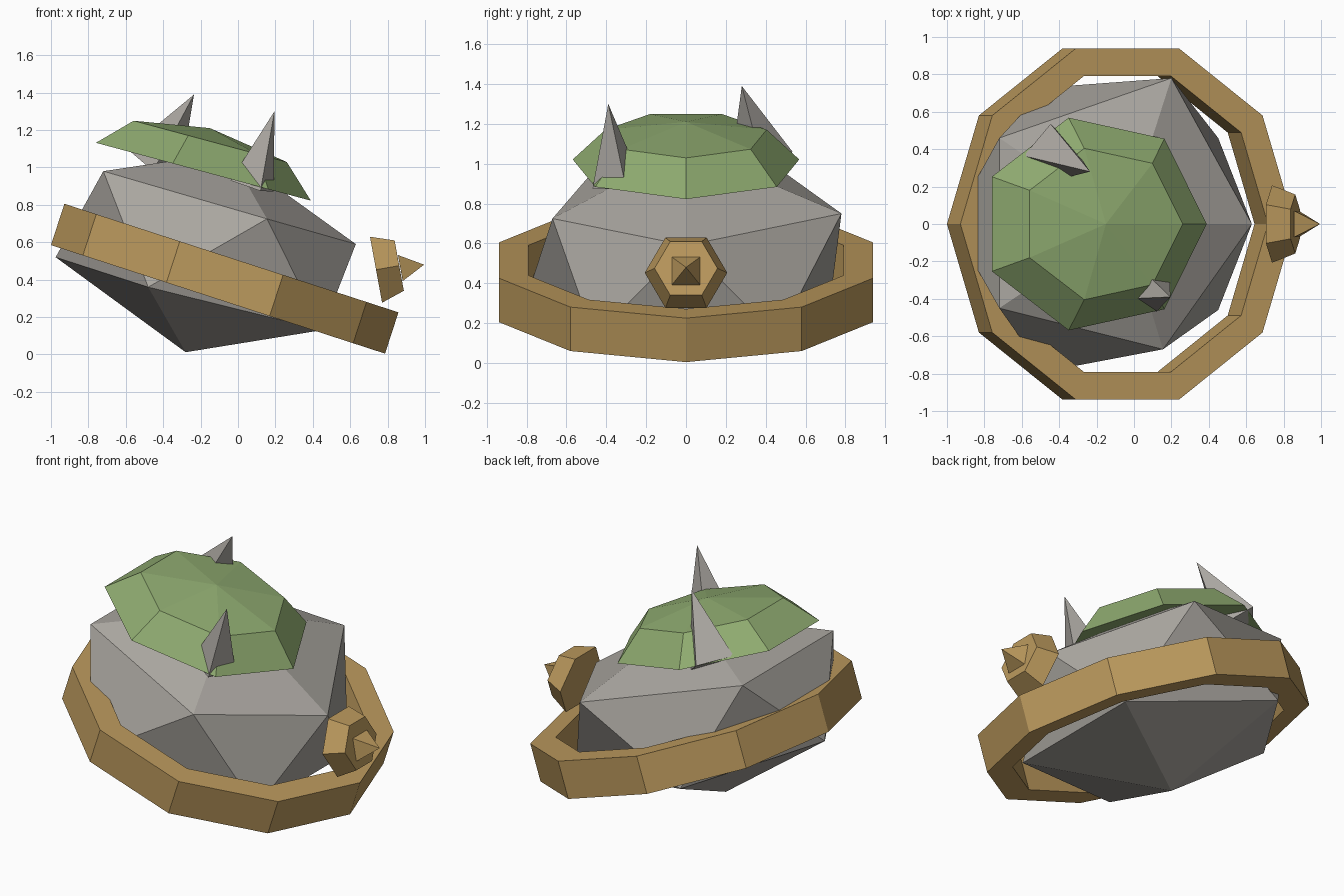
import bpy, math
from mathutils import Vector, Matrix

if "Cube" in bpy.data.objects:
    bpy.data.objects.remove(bpy.data.objects["Cube"])

TILT = math.radians(18)


def material(name, rgb):
    m = bpy.data.materials.new(name)
    m.diffuse_color = (*rgb, 1)
    m.use_nodes = True
    m.node_tree.nodes["Principled BSDF"].inputs["Base Color"].default_value = m.diffuse_color
    return m


STONE = material("stone", (0.40, 0.38, 0.35))
MOSS = material("moss", (0.27, 0.40, 0.16))
WOOD = material("wood", (0.50, 0.32, 0.11))


def make(name, verts, faces, mat):
    me = bpy.data.meshes.new(name)
    me.from_pydata([tuple(v) for v in verts], [], faces)
    me.materials.append(mat)
    ob = bpy.data.objects.new(name, me)
    bpy.context.collection.objects.link(ob)
    return ob


def frame(axis):
    # local z along axis, local y close to world y
    z = Vector(axis).normalized()
    x = Vector((0, 1, 0)).cross(z).normalized()
    return Matrix((x, z.cross(x), z)).transposed()


def loft(name, rings, n, tip, mat, turn=0.0):
    """Rings of n points closed by a flat base and a tip (or a flat end).
    ring = (centre, axis, x radius, y radius)"""
    verts, faces = [], [tuple(reversed(range(n)))]
    for c, axis, rx, ry in rings:
        m = frame(axis)
        for i in range(n):
            a = turn + 2 * math.pi * i / n
            verts.append(Vector(c) + m @ Vector((rx * math.cos(a), ry * math.sin(a), 0)))
    for r in range(len(rings) - 1):
        for i in range(n):
            j = (i + 1) % n
            faces.append((r*n + i, r*n + j, r*n + n + j, r*n + n + i))
    last = (len(rings) - 1) * n
    if tip is None:
        faces.append(tuple(range(last, last + n)))
    else:
        verts.append(Vector(tip))
        faces += [(last + i, last + (i + 1) % n, last + n) for i in range(n)]
    return make(name, verts, faces, mat)


# Rock body: uneven icosahedron (bottom, lower five, upper five, top)
rock = [(-0.28, 0, 0.012),
        (0.45, -0.46, 0.13), (0.45, 0.46, 0.13), (-0.47, 0.73, 0.36),
        (-0.975, 0, 0.52), (-0.48, -0.79, 0.36),
        (0.63, 0, 0.59), (0.20, 0.78, 0.75), (-0.72, 0.46, 0.98),
        (-0.72, -0.45, 0.98), (0.155, -0.67, 0.725),
        (-0.05, 0, 1.08)]
tris = []
for i in range(5):
    j = (i + 1) % 5
    tris += [(0, 1 + j, 1 + i), (1 + i, 1 + j, 6 + i),
             (1 + j, 6 + j, 6 + i), (6 + i, 6 + j, 11)]
make("rock_body", rock, tris, STONE)

# Tilted ten-sided wooden hoop, rectangular section
up = Vector((math.sin(TILT), 0, math.cos(TILT)))
m = frame(up)
section = [(0.939, 0.987, -0.116), (0.939, 0.987, 0.116),
           (0.79, 0.832, 0.116), (0.79, 0.832, -0.116)]
verts, faces = [], []
for i in range(10):
    a = math.pi * i / 5
    for rx, ry, h in section:
        verts.append(Vector((-0.071, 0, 0.405))
                     + m @ Vector((rx * math.cos(a), ry * math.sin(a), h)))
    for k in range(4):
        l, b = (k + 1) % 4, (i + 1) % 10
        faces.append((i*4 + k, b*4 + k, b*4 + l, i*4 + l))
make("wooden_hoop", verts, faces, WOOD)

# Seven-sided moss cap
cap_axis = (0.26, 0, 0.966)
loft("moss_cap", [((-0.215, 0, 0.985), cap_axis, 0.626, 0.583),
                  ((-0.17, 0, 1.145), cap_axis, 0.446, 0.415)],
     7, (-0.15, 0, 1.21), MOSS)

# Stone spikes: base centre, tip, radius, turn
for name, base, tip, r, turn in [
        ("front_spike", (0.075, -0.35, 0.90), (0.195, -0.39, 1.30), 0.13, 0.4),
        ("back_spike", (-0.45, 0.38, 1.02), (-0.235, 0.28, 1.39), 0.16, 0.1)]:
    axis = Vector(tip) - Vector(base)
    loft(name, [(base, axis, r, r)], 4, tip, STONE, turn)

# Hexagonal boss with a small pyramid point
boss_axis = (0.98, 0, 0.18)
loft("boss", [((0.738, 0, 0.453), boss_axis, 0.207, 0.207),
              ((0.862, 0, 0.475), boss_axis, 0.158, 0.158)],
     6, None, WOOD, math.pi / 2)
loft("boss_point", [((0.868, 0, 0.462), boss_axis, 0.10, 0.10)],
     4, (0.995, 0, 0.48), WOOD, math.pi / 4)
